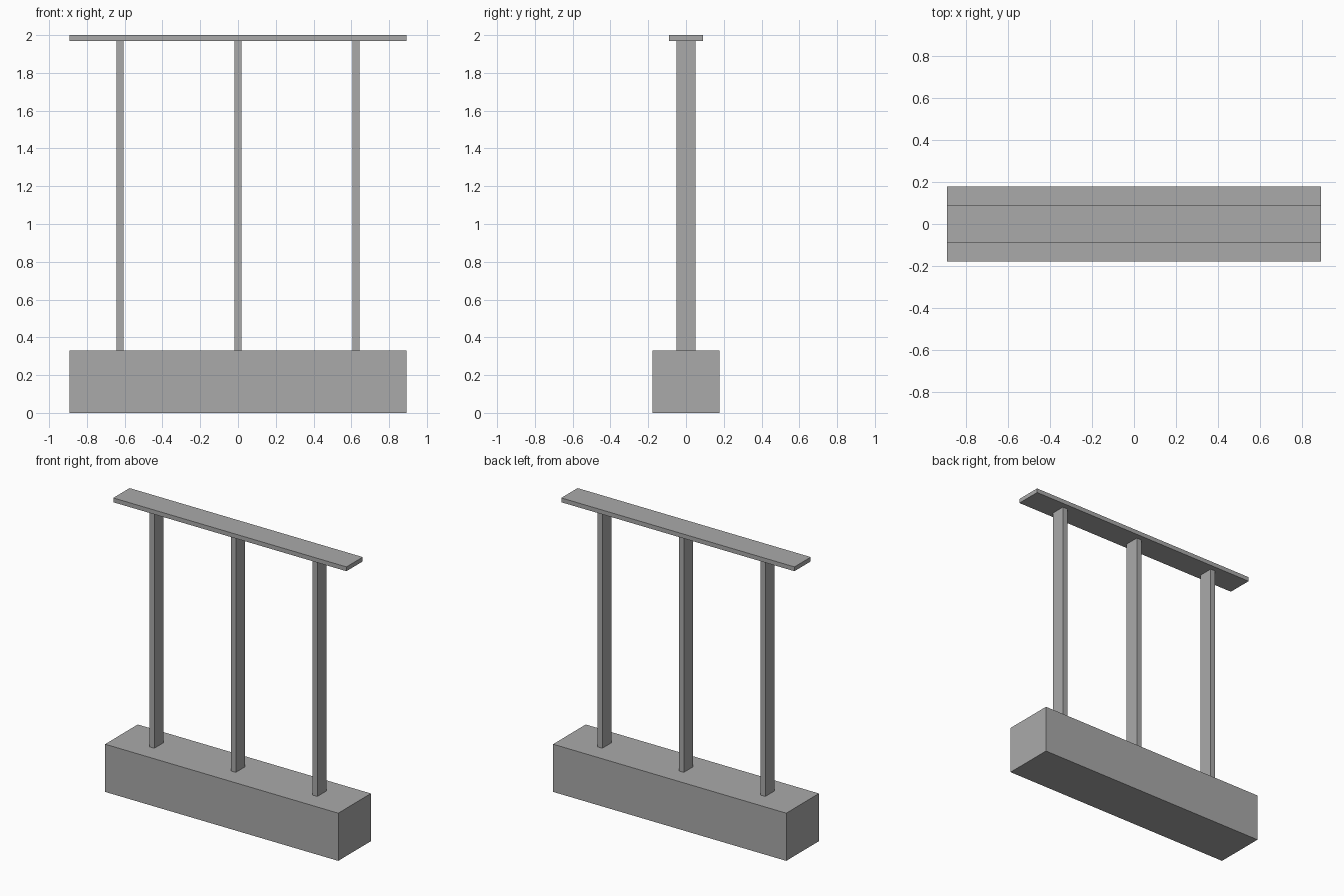
import bpy

# Remove the default cube
old = bpy.data.objects.get("Cube")
if old:
    bpy.data.objects.remove(old, do_unlink=True)

# Single plain grey
GREY = (0.4, 0.4, 0.4, 1.0)
grey = bpy.data.materials.new("plain grey")
grey.use_nodes = True
grey.diffuse_color = GREY
grey.node_tree.nodes["Principled BSDF"].inputs["Base Color"].default_value = GREY


def box(name, x, width, depth, bottom, top):
    """Flat-shaded box centred on y = 0, between two heights."""
    bpy.ops.mesh.primitive_cube_add(size=1, location=(x, 0, (bottom + top) / 2))
    obj = bpy.context.object
    obj.name = name
    obj.scale = (width, depth, top - bottom)
    bpy.ops.object.transform_apply(location=False, rotation=False, scale=True)
    obj.data.materials.append(grey)
    return obj


LENGTH = 1.785
BASE_TOP = 0.33
RAIL_BOTTOM = 1.97

# Base wall and top rail
box("base_wall", 0, LENGTH, 0.357, 0, BASE_TOP)
box("top_rail", 0, LENGTH, 0.178, RAIL_BOTTOM, 2)

# Three evenly spaced posts
for name, side in (("right_post", -1), ("middle_post", 0), ("left_post", 1)):
    box(name, side * 0.624, 0.038, 0.102, BASE_TOP, RAIL_BOTTOM)
